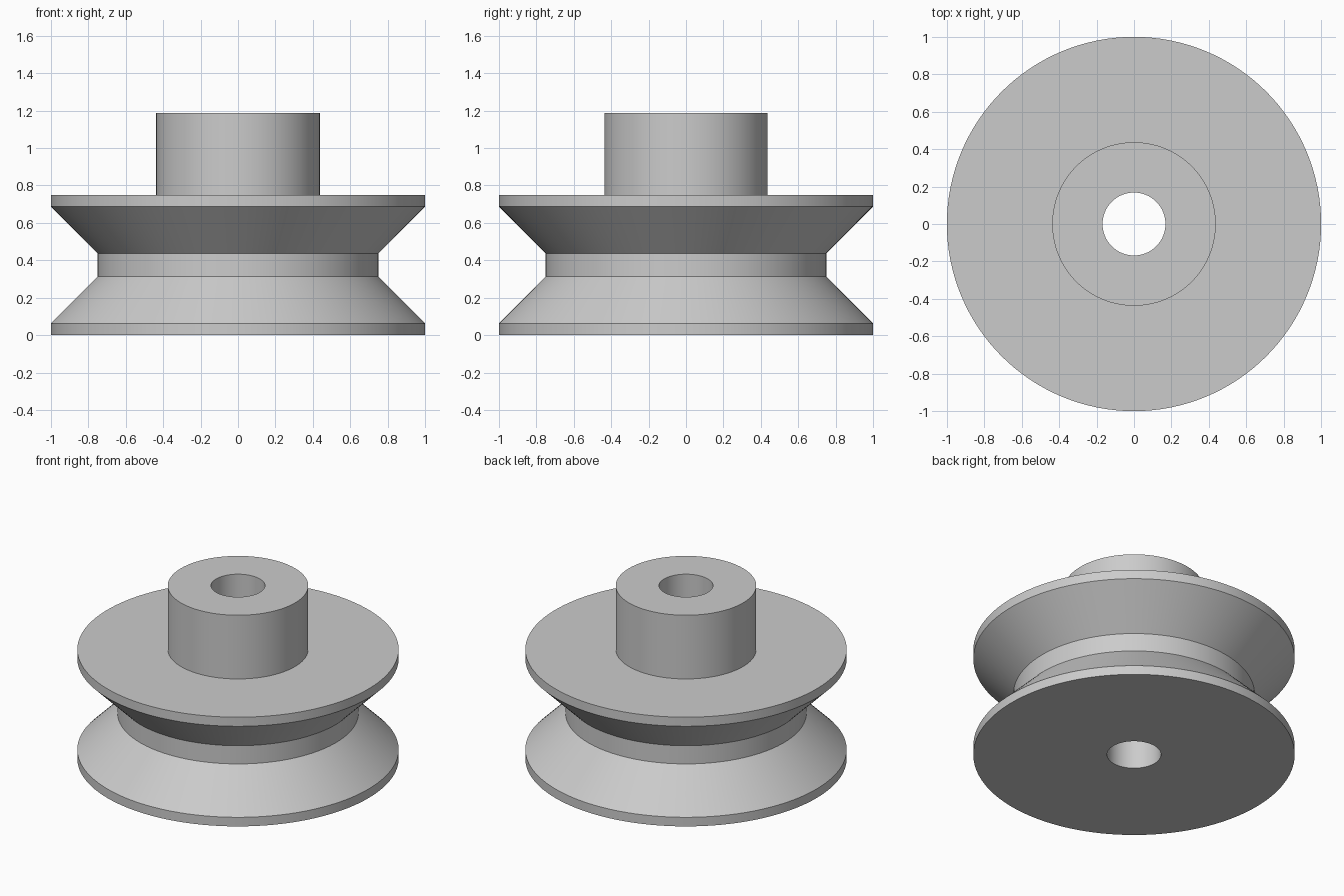
import bpy
import bmesh
import math

if "Cube" in bpy.data.objects:
    bpy.data.objects.remove(bpy.data.objects["Cube"], do_unlink=True)

SEGMENTS = 128

# Single plain grey
grey = bpy.data.materials.new("light_grey")
grey.use_nodes = True
colour = (0.6, 0.6, 0.6, 1.0)
grey.diffuse_color = colour
grey.node_tree.nodes["Principled BSDF"].inputs["Base Color"].default_value = colour


def lathe(name, profile, material):
    """Revolve a closed (radius, height) profile around the z axis."""
    bm = bmesh.new()
    rings = []
    for radius, z in profile:
        angles = [math.tau * i / SEGMENTS for i in range(SEGMENTS)]
        rings.append([bm.verts.new((radius * math.cos(a), radius * math.sin(a), z))
                      for a in angles])
    for k, ring in enumerate(rings):
        following = rings[(k + 1) % len(rings)]
        for i in range(SEGMENTS):
            j = (i + 1) % SEGMENTS
            bm.faces.new((ring[i], ring[j], following[j], following[i]))
    bmesh.ops.recalc_face_normals(bm, faces=bm.faces[:])
    mesh = bpy.data.meshes.new(name)
    bm.to_mesh(mesh)
    bm.free()
    mesh.materials.append(material)
    obj = bpy.data.objects.new(name, mesh)
    bpy.context.collection.objects.link(obj)
    bpy.ops.object.select_all(action="DESELECT")
    obj.select_set(True)
    bpy.context.view_layer.objects.active = obj
    bpy.ops.object.shade_smooth_by_angle(angle=math.radians(30))
    return obj


# Pulley wheel: lower rim, tapered groove, upper rim, hub and through bore
bore, hub, groove, rim = 0.168, 0.437, 0.75, 1.0
lathe("grooved_pulley", [
    (bore, 0.0), (rim, 0.0), (rim, 0.0625),
    (groove, 0.3125), (groove, 0.4375),
    (rim, 0.6875), (rim, 0.75),
    (hub, 0.75), (hub, 1.1875), (bore, 1.1875),
], grey)
